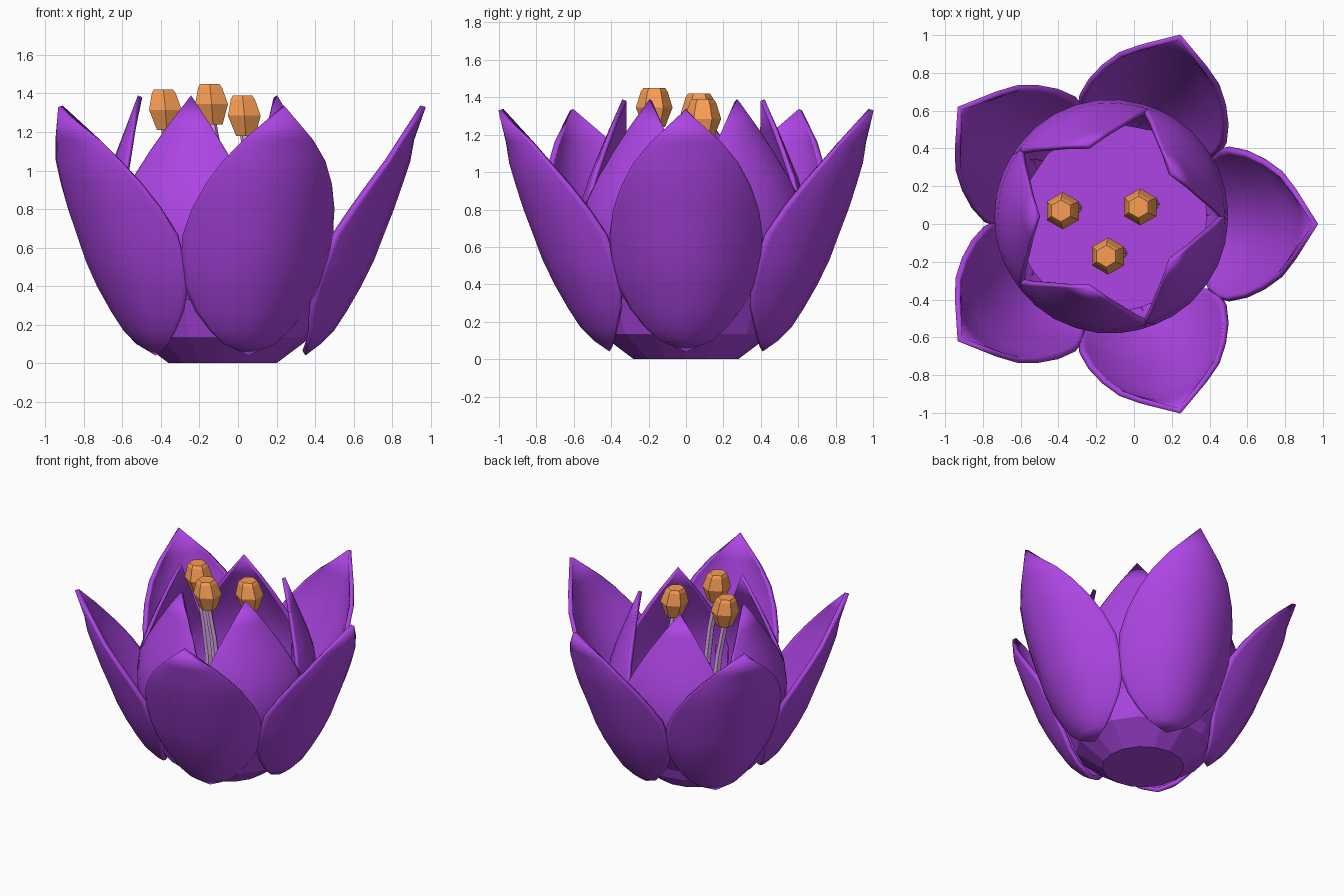
import bpy, bmesh, math
from mathutils import Vector

if "Cube" in bpy.data.objects:
    bpy.data.objects.remove(bpy.data.objects["Cube"])

CX = -0.08  # flower axis in x


def material(name, rgb):
    m = bpy.data.materials.new(name)
    m.diffuse_color = (*rgb, 1)
    m.use_nodes = True
    m.node_tree.nodes["Principled BSDF"].inputs["Base Color"].default_value = m.diffuse_color
    return m


purple = material("petal_purple", (0.42, 0.06, 0.78))
lilac = material("filament_lilac", (0.75, 0.42, 0.85))
orange = material("anther_orange", (0.95, 0.34, 0.09))


def finish(bm, name, mat, smooth=False):
    bmesh.ops.recalc_face_normals(bm, faces=bm.faces)
    me = bpy.data.meshes.new(name)
    bm.to_mesh(me)
    bm.free()
    me.materials.append(mat)
    for p in me.polygons:
        p.use_smooth = smooth
    ob = bpy.data.objects.new(name, me)
    bpy.context.collection.objects.link(ob)
    return ob


def lathe(name, rings, sides, mat, phase=0.0):
    """Closed stack of rings: each ring is (centre, radius)."""
    bm = bmesh.new()
    loops = []
    for c, r in rings:
        loops.append([bm.verts.new(Vector(c) + Vector((
            r * math.cos(phase + 2 * math.pi * i / sides),
            r * math.sin(phase + 2 * math.pi * i / sides), 0)))
            for i in range(sides)])
    for a, b in zip(loops, loops[1:]):
        for i in range(sides):
            j = (i + 1) % sides
            bm.faces.new((a[i], a[j], b[j], b[i]))
    bm.faces.new(loops[0][::-1])
    bm.faces.new(loops[-1])
    return finish(bm, name, mat)


def petal(name, rows, angle, centre, thickness, cols=10):
    """Cupped petal; rows are (radius at midrib, z, half width, cup depth)."""
    bm = bmesh.new()
    ca, sa = math.cos(angle), math.sin(angle)
    grid = []
    for r, z, w, d in rows:
        line = []
        for i in range(cols + 1):
            t = math.sin((2 * i / cols - 1) * math.pi / 2)
            x, y = r - d * abs(t) ** 2.2, w * t
            line.append(bm.verts.new((centre[0] + x * ca - y * sa,
                                      centre[1] + x * sa + y * ca, z)))
        grid.append(line)
    for a, b in zip(grid, grid[1:]):
        for i in range(cols):
            bm.faces.new((a[i], a[i + 1], b[i + 1], b[i]))
    bmesh.ops.remove_doubles(bm, verts=bm.verts, dist=0.0005)
    ob = finish(bm, name, purple, True)
    # make the outside face outward so the thickness grows inward
    mid = max(ob.data.polygons, key=lambda p: p.area)
    if mid.normal.dot(Vector((ca, sa, 0))) < 0:
        ob.data.flip_normals()
    s = ob.modifiers.new("thickness", 'SOLIDIFY')
    s.thickness = thickness
    s.offset = -1
    return ob


outer = [(0.43, 0.04, 0.0, 0.0), (0.51, 0.10, 0.14, 0.06), (0.58, 0.17, 0.22, 0.12),
         (0.645, 0.27, 0.30, 0.18), (0.72, 0.40, 0.37, 0.23), (0.785, 0.53, 0.40, 0.25),
         (0.835, 0.66, 0.41, 0.25), (0.89, 0.80, 0.39, 0.21), (0.935, 0.93, 0.345, 0.16),
         (0.975, 1.05, 0.28, 0.11), (0.995, 1.16, 0.19, 0.06), (1.055, 1.33, 0.0, 0.0)]
inner = [(0.34, 0.14, 0.0, 0.0), (0.42, 0.20, 0.17, 0.05), (0.51, 0.29, 0.29, 0.09),
         (0.58, 0.42, 0.37, 0.13), (0.615, 0.56, 0.40, 0.15), (0.62, 0.70, 0.40, 0.15),
         (0.60, 0.84, 0.36, 0.12), (0.56, 0.97, 0.29, 0.09), (0.51, 1.10, 0.21, 0.06),
         (0.46, 1.23, 0.12, 0.03), (0.40, 1.39, 0.0, 0.0)]

# two whorls of five petals, the inner one turned by half a step and slightly off axis
for k in range(5):
    petal(f"outer_petal_{k + 1}", outer, math.radians(72 * k), (CX, 0), 0.03)
    petal(f"inner_petal_{k + 1}", inner, math.radians(72 * k + 36), (CX - 0.04, 0.04), 0.025)

# faceted cup under the petals
lathe("flower_base", [((CX, 0, 0), 0.28), ((CX, 0, 0.135), 0.46),
                      ((CX, 0, 0.33), 0.53)], 16, purple)

# three stamens: bent filament and six-sided anther
for k, (x, y, z) in enumerate([(-0.38, 0.07, 1.21), (-0.14, -0.17, 1.24), (0.03, 0.09, 1.18)]):
    lathe(f"filament_{k + 1}", [((x + 0.08, y + 0.015, 0.32), 0.028),
                                ((x + 0.075, y + 0.015, 0.75), 0.028),
                                ((x + 0.045, y + 0.01, z - 0.22), 0.026),
                                ((x, y, z + 0.03), 0.024)], 6, lilac)
    lathe(f"anther_{k + 1}", [((x + 0.01, y, z), 0.058), ((x + 0.003, y, z + 0.105), 0.098),
                              ((x - 0.005, y, z + 0.19), 0.072),
                              ((x - 0.007, y, z + 0.21), 0.058)], 6, orange, math.pi / 6)
